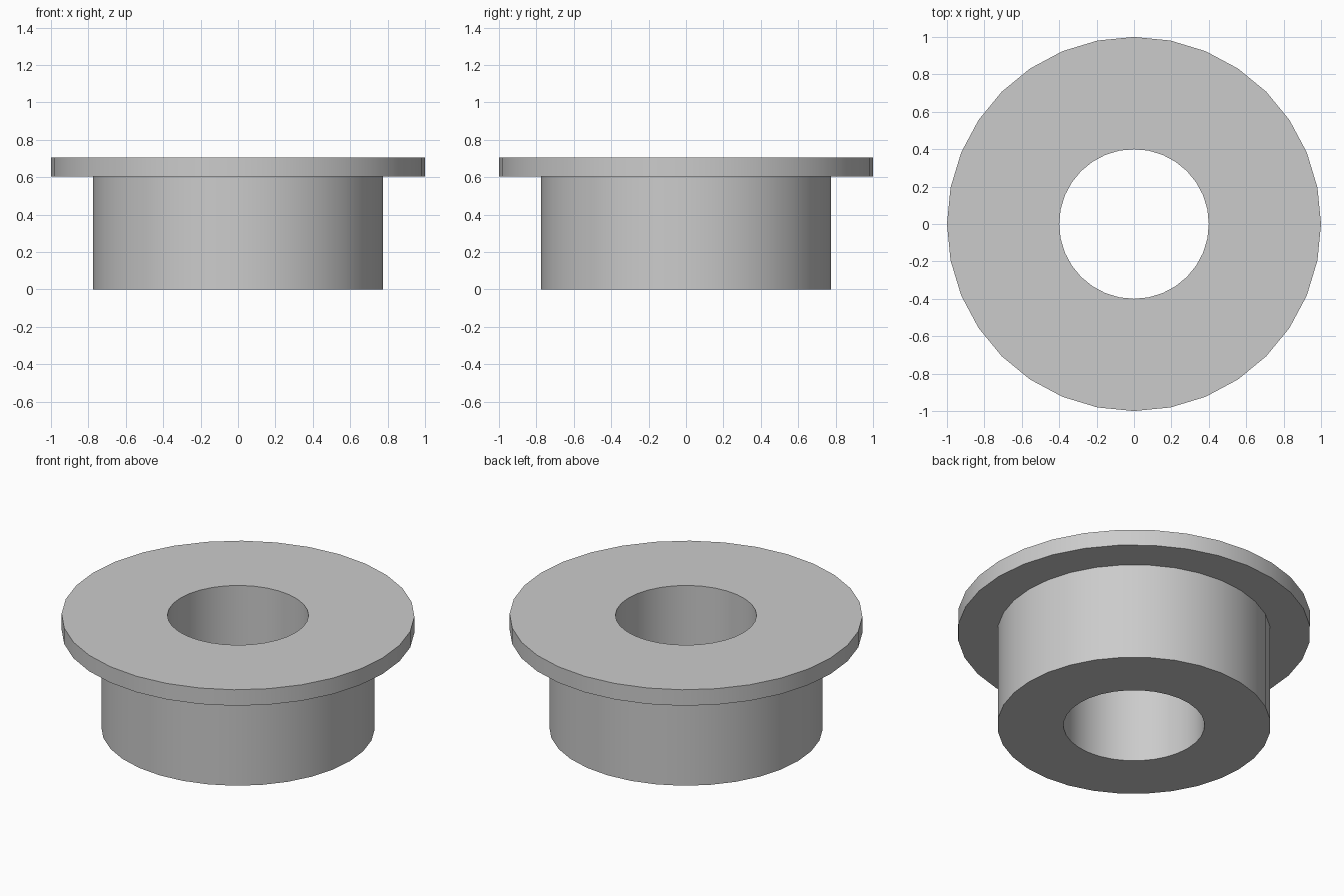
import bpy, bmesh
from math import cos, sin, tau, radians

default = bpy.data.objects.get("Cube")
if default:
    bpy.data.objects.remove(default, do_unlink=True)

SIDES = 32
BORE, BODY, FLANGE = 0.4, 0.775, 1.0
SHOULDER, TOP = 0.605, 0.705

# Plain grey metal
metal = bpy.data.materials.new("grey metal")
metal.use_nodes = True
grey = (0.6, 0.6, 0.6, 1)
metal.diffuse_color = grey
metal.node_tree.nodes["Principled BSDF"].inputs["Base Color"].default_value = grey


def lathe(name, profile):
    """Turn a closed (radius, height) profile around z."""
    bm = bmesh.new()
    rings = [[bm.verts.new((r * cos(tau * i / SIDES), r * sin(tau * i / SIDES), z))
              for i in range(SIDES)] for r, z in profile]
    for k, ring in enumerate(rings):
        nxt = rings[(k + 1) % len(rings)]
        for i in range(SIDES):
            j = (i + 1) % SIDES
            bm.faces.new((ring[i], ring[j], nxt[j], nxt[i]))
    bmesh.ops.recalc_face_normals(bm, faces=bm.faces)
    mesh = bpy.data.meshes.new(name)
    bm.to_mesh(mesh)
    bm.free()
    mesh.materials.append(metal)
    obj = bpy.data.objects.new(name, mesh)
    bpy.context.collection.objects.link(obj)
    return obj


# Flanged bushing: sleeve, shoulder, flange and through bore in one turned piece
bushing = lathe("flanged_bushing", [
    (BORE, 0), (BODY, 0), (BODY, SHOULDER),
    (FLANGE, SHOULDER), (FLANGE, TOP), (BORE, TOP)])

bpy.ops.object.select_all(action="DESELECT")
bushing.select_set(True)
bpy.context.view_layer.objects.active = bushing
bpy.ops.object.shade_smooth_by_angle(angle=radians(30))
